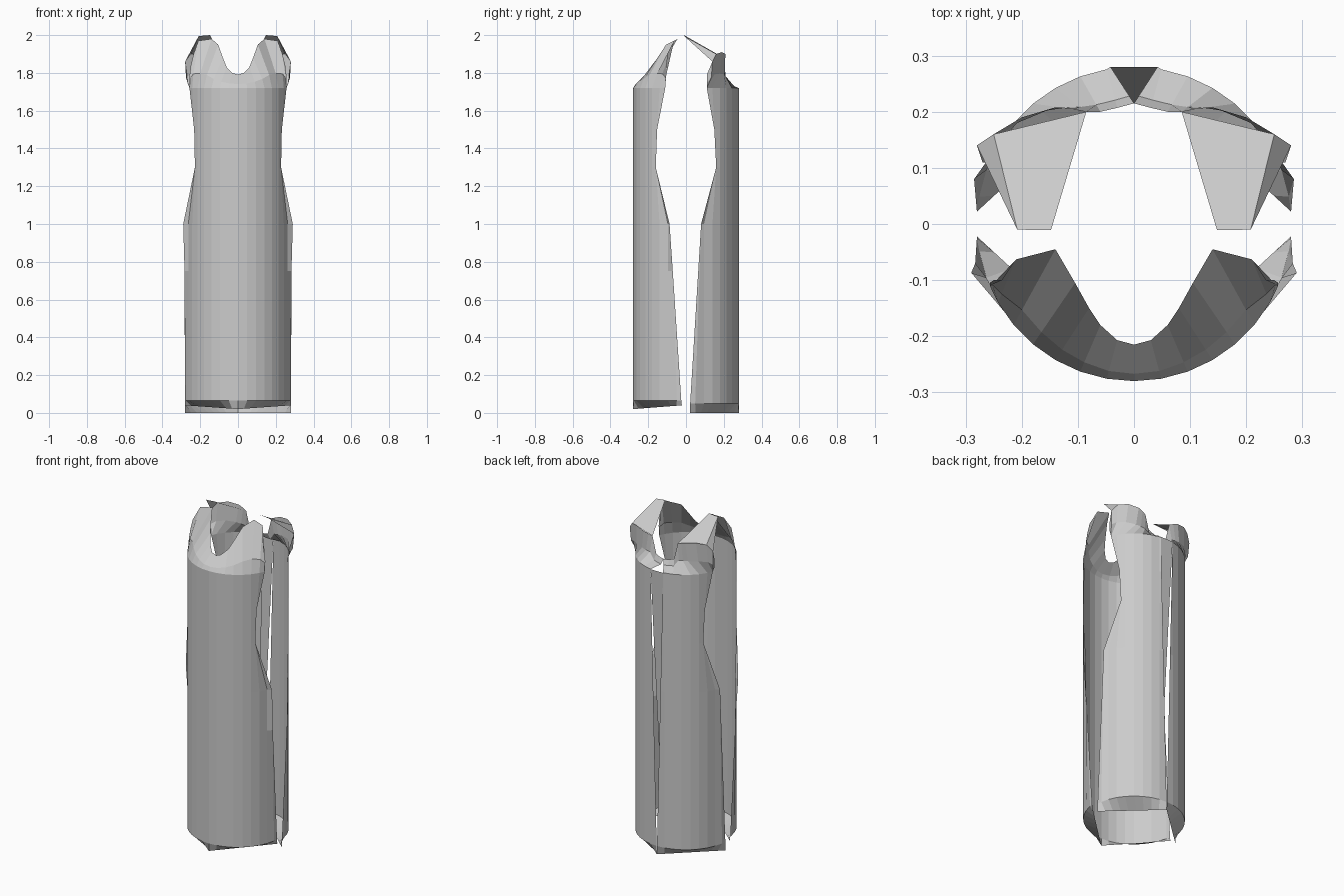
import bpy, bmesh
from math import sin, cos, atan2, radians
from mathutils import Vector

cube = bpy.data.objects.get("Cube")
if cube:
    bpy.data.objects.remove(cube)

R, COLS, YOKE_Z = 0.28, 9, 1.72

cloth = bpy.data.materials.new("grey cloth")
cloth.use_nodes = True
grey = (0.6, 0.6, 0.6, 1)
cloth.diffuse_color = grey
cloth.node_tree.nodes["Principled BSDF"].inputs["Base Color"].default_value = grey


def make_object(name, bm):
    bmesh.ops.remove_doubles(bm, verts=bm.verts, dist=0.0005)
    bmesh.ops.recalc_face_normals(bm, faces=bm.faces)
    mesh = bpy.data.meshes.new(name)
    bm.to_mesh(mesh)
    bm.free()
    mesh.materials.append(cloth)
    obj = bpy.data.objects.new(name, mesh)
    bpy.context.collection.objects.link(obj)
    return obj


def ring(side, z, edge, slit):
    """Half of a tube row, from the centre line to the side opening."""
    ex, ey = edge
    limit = atan2(ex, abs(ey))
    row = []
    for k in range(COLS + 1):
        a = radians(10 * k)
        if a >= limit:
            row.append(Vector((ex, side * abs(ey), z)))
        else:
            row.append(Vector((max(R * sin(a), slit), side * R * cos(a), z)))
    return row


def panel(name, side, edges, top, hem, mid_xy, mid_z, slit=0.0, flaps=()):
    # straight hem folded between the centre and the side corner
    centre, corner = Vector(hem[0]), Vector(hem[1])
    rows = [[centre.lerp(corner, k / COLS) for k in range(COLS + 1)]]
    # tube rows following the side opening
    rows += [ring(side, z, (x, y), slit * z / YOKE_Z) for z, x, y in edges]
    # yoke lofted up to the neckline, strap and armhole
    top = [Vector(p) for p in top]
    mid = []
    for b, t in zip(rows[-1], top):
        p = b.lerp(t, mid_xy)
        p.z = b.z + (t.z - b.z) * mid_z
        mid.append(p)
    rows += [mid, top]

    bm = bmesh.new()
    grid = [[bm.verts.new(p) for p in row] for row in rows]
    for low, high in zip(grid, grid[1:]):
        for k in range(COLS):
            bm.faces.new((low[k], low[k + 1], high[k + 1], high[k]))
    for flap in flaps:
        bm.faces.new([bm.verts.new(p) for p in flap])
    obj = make_object(name, bm)
    mirror = obj.modifiers.new("mirror", 'MIRROR')
    mirror.use_clip = True
    mirror.merge_threshold = 0.001
    return obj


# front panel
panel("front_panel", -1,
      [(0.065, 0.28, 0.025), (0.75, 0.283, 0.07), (1.0, 0.29, 0.087),
       (1.3, 0.228, 0.16), (1.5, 0.232, 0.153), (YOKE_Z, 0.257, 0.11)],
      [(0, -0.215, 1.79), (0.03, -0.207, 1.8), (0.06, -0.18, 1.83),
       (0.08, -0.15, 1.88), (0.105, -0.105, 1.95), (0.14, -0.045, 1.98),
       (0.21, -0.063, 1.97), (0.235, -0.1, 1.9), (0.25, -0.1, 1.84),
       (0.257, -0.105, 1.78)],
      [(0, -R, 0.02), (0.28, -0.022, 0.04)], 0.2, 0.3)

# back panel with shoulder straps folded forward
strap_in, strap_out, strap_side = (0.085, 0.2, 1.88), (0.25, 0.16, 1.9), (0.28, 0.14, 1.86)
tip_in, tip_out = (0.148, -0.011, 2.0), (0.208, -0.01, 1.995)
panel("back_panel", 1,
      [(0.05, 0.28, 0.022), (1.0, 0.285, 0.08), (1.3, 0.228, 0.16),
       (1.5, 0.232, 0.15), (YOKE_Z, 0.257, 0.11)],
      [(0, 0.215, 1.77), (0.03, 0.207, 1.77), (0.06, 0.2, 1.78), strap_in,
       (0.11, 0.205, 1.89), (0.14, 0.208, 1.9), (0.2, 0.19, 1.91),
       strap_out, strap_side, (0.27, 0.11, 1.79)],
      [(0, R, 0.0), (0.28, 0.022, 0.0)], 0.8, 0.4, slit=0.042,
      flaps=[(strap_in, tip_in, tip_out, strap_out),
             (strap_out, tip_out, strap_side)])

# narrow inset closing the back slit
bm = bmesh.new()
bm.faces.new([bm.verts.new(p) for p in
              ((0.042, R, YOKE_Z), (-0.042, R, YOKE_Z), (0, 0.215, 0.03))])
make_object("back_inset", bm)
